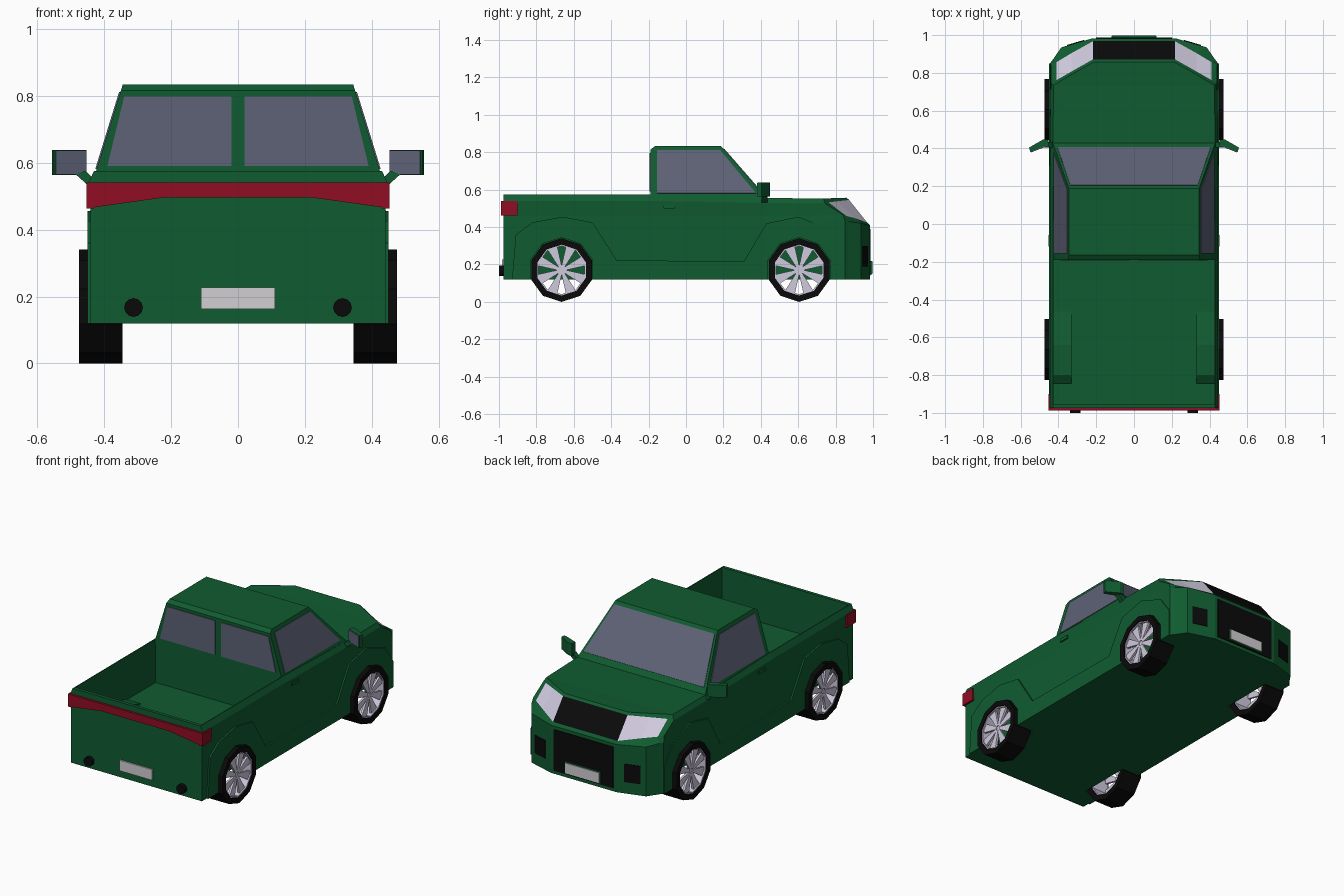
import bpy, bmesh, math
from mathutils import Vector

if "Cube" in bpy.data.objects:
    bpy.data.objects.remove(bpy.data.objects["Cube"])


def material(name, rgb):
    m = bpy.data.materials.new(name)
    m.diffuse_color = (*rgb, 1)
    m.use_nodes = True
    m.node_tree.nodes["Principled BSDF"].inputs["Base Color"].default_value = m.diffuse_color
    return m


GREEN = material("green paint", (0.005, 0.105, 0.03))
BLACK = material("black rubber", (0.003, 0.003, 0.003))
GLASS = material("window glass", (0.11, 0.122, 0.18))
SILVER = material("silver", (0.63, 0.59, 0.73))
RED = material("red lamp", (0.28, 0.004, 0.017))
WHITE = material("plate white", (0.64, 0.62, 0.64))


def make(name, verts, faces, *mats):
    me = bpy.data.meshes.new(name)
    me.from_pydata([tuple(v) for v in verts], [], faces)
    bm = bmesh.new()
    bm.from_mesh(me)
    bmesh.ops.recalc_face_normals(bm, faces=bm.faces)
    bm.to_mesh(me)
    bm.free()
    for m in mats:
        me.materials.append(m)
    ob = bpy.data.objects.new(name, me)
    bpy.context.collection.objects.link(ob)
    return ob


def skin(n):
    """Faces of a closed prism with n sides: lower ring first, upper ring second."""
    return [list(range(n)), list(range(n, 2 * n))] + \
           [[i, (i + 1) % n, n + (i + 1) % n, n + i] for i in range(n)]


def prism(name, pts, axis, lo, hi, mat):
    verts = []
    for val in (lo, hi):
        for p in pts:
            v = list(p)
            v.insert(axis, val)
            verts.append(v)
    return make(name, verts, skin(len(pts)), mat)


def box(name, x, y, z, mat):
    return prism(name, [(x[0], y[0]), (x[1], y[0]), (x[1], y[1]), (x[0], y[1])], 2, *z, mat)


def plate(name, pts, mat, t=0.004):
    """Thin panel lying on a surface."""
    p = [Vector(v) for v in pts]
    n = (p[1] - p[0]).cross(p[2] - p[0]).normalized() * t
    return make(name, [v - n for v in p] + [v + n for v in p], skin(len(p)), mat)


def circle(y, z, r, n=10):
    return [(y + r * math.sin(2 * math.pi * i / n), z + r * math.cos(2 * math.pi * i / n))
            for i in range(n)]


def cut(ob, cutters):
    for c in cutters:
        m = ob.modifiers.new("cut", 'BOOLEAN')
        m.object, m.solver = c, 'EXACT'
    dg = bpy.context.evaluated_depsgraph_get()
    me = bpy.data.meshes.new_from_object(ob.evaluated_get(dg))
    ob.modifiers.clear()
    ob.data = me


AXLES, WZ = (-0.665, 0.605), 0.17

# Lower body: half outlines from tail to nose, stacked in levels and mirrored
levels = [
    [(.44, -.975, .12), (.44, -.19, .12), (.44, .43, .12), (.445, .85, .12), (.43, .87, .12), (.385, .935, .12), (.22, .983, .12)],
    [(.44, -.975, .41), (.44, -.19, .41), (.44, .43, .41), (.445, .85, .43), (.43, .87, .43), (.385, .935, .42), (.22, .983, .41)],
    [(.44, -.975, .46), (.44, -.19, .46), (.44, .43, .46), (.44, .84, .465), (.41, .857, .46), (.33, .905, .447), (.217, .968, .425)],
    [(.446, -.975, .54), (.446, -.19, .54), (.446, .43, .53), (.44, .745, .525), (.41, .762, .532), (.33, .808, .538), (.217, .872, .545)],
    [(.43, -.975, .575), (.43, -.19, .575), (.43, .43, .556), (.425, .735, .552), (.40, .75, .553), (.325, .795, .555), (.212, .858, .557)],
]
verts, faces = [], []
for lv in levels:
    verts += lv + [(-x, y, z) for x, y, z in reversed(lv)]
n = 2 * len(levels[0])
slots = []
for k in range(len(levels) - 1):
    for i in range(n):
        j = (i + 1) % n
        faces.append([k * n + i, k * n + j, k * n + n + j, k * n + n + i])
        slots.append(0 if k != 2 else 1 if i == 6 else 2 if i in (4, 5, 7, 8) else 0)
for base in (0, (len(levels) - 1) * n):
    for i in range(n // 2 - 1):
        faces.append([base + i, base + i + 1, base + n - 2 - i, base + n - 1 - i])
        slots.append(0)
body = make("body", verts, faces, GREEN, BLACK, SILVER)
for f, s in zip(body.data.polygons, slots):
    f.material_index = s

# Flared side panels over arches and sill
flare = [(-.93, .12), (-.91, .36), (-.82, .425), (-.66, .455), (-.5, .425), (-.37, .222),
         (.31, .217), (.43, .42), (.6, .455), (.77, .39), (.85, .28), (.85, .12)]
panels = [prism("side_panel", flare, 0, s * .43, s * .45, GREEN) for s in (1, -1)]

# Cut the bed and wheel wells
bed = box("bed_cutter", (-.425, .425), (-.955, -.185), (.31, .8), GREEN)
wells = [prism("well_cutter", circle(y, WZ, .174), 0, s * .335, s * .6, GREEN)
         for y in AXLES for s in (1, -1)]
cut(body, [bed] + wells)
for i, p in enumerate(panels):
    cut(p, wells[i::2])
for c in [bed] + wells:
    bpy.data.objects.remove(c)


# Cab
def cx(z):
    return .43 - (z - .555) * .309


def wy(z):
    return .43 - (z - .555) * .873


half = [(-.19, .54), (-.19, .815), (-.165, .833), (wy(.833), .833), (wy(.54), .54)]
make("cab", [(s * cx(z), y, z) for s in (-1, 1) for y, z in half], skin(5), GREEN)
plate("windshield", [(-.405, wy(.585), .585), (.405, wy(.585), .585),
                     (.337, wy(.815), .815), (-.337, wy(.815), .815)], GLASS)

for s in (1, -1):
    # Side and rear windows
    plate("side_window", [(s * cx(z), y, z) for y, z in
                          ((-.155, .58), (.375, .58), (.183, .81), (-.155, .81))], GLASS)
    plate("rear_window", [(s * x, -.19, z) for x, z in
                          ((.02, .59), (.39, .59), (.34, .797), (.02, .797))], GLASS)
    # Door handle
    box("door_handle", (s * .43, s * .452), (-.12, -.058), (.5, .52), GREEN)
    # Mirror with arm and glass
    prism("mirror", [(s * x, y) for x, y in
                     ((.452, .42), (.455, .448), (.48, .448), (.555, .405), (.55, .382))],
          2, .563, .638, GREEN)
    plate("mirror_glass", [(s * .453, .418, .565), (s * .545, .382, .565),
                           (s * .545, .382, .636), (s * .453, .418, .636)], GLASS, .003)
    prism("mirror_arm", [(s * x, z) for x, z in
                         ((.43, .55), (.44, .525), (.485, .565), (.455, .575))],
          1, .405, .435, GREEN)
    # Wheel housing inside the bed
    prism("bed_wheel_housing", [(-.845, .30), (-.845, .32), (-.80, .352), (-.64, .356),
                                (-.464, .315), (-.464, .30)], 0, s * .33, s * .428, GREEN)
    # Tail lamp side, exhaust, fog lamp
    box("tail_lamp_side", (s * .43, s * .453), (-.988, -.90), (.463, .54), RED)
    prism("exhaust", circle(s * .312, .167, .028, 12), 1, -1, -.96, BLACK)
    plate("fog_lamp", [(s * x, .983 - (x - .22) * .291, z) for x, z in
                       ((.265, .19), (.355, .19), (.355, .30), (.265, .30))], BLACK)

# Tail lamp band and number plates
prism("tail_lamp_band", [(-.453, .54), (.453, .54), (.453, .463), (.225, .495),
                         (-.225, .495), (-.453, .463)], 1, -.988, -.97, RED)
box("rear_plate", (-.11, .11), (-.984, -.974), (.163, .227), WHITE)
box("lower_grille", (-.2, .2), (.978, .987), (.14, .39), BLACK)
box("front_plate_holder", (-.12, .12), (.975, .995), (.147, .22), GREEN)
box("front_plate", (-.115, .115), (.994, 1.0), (.152, .215), WHITE)


# Wheels: ten-sided tyre, rim band, tapered spokes
def ring(name, y, ro, ri, x0, x1, mat):
    v, f = [], []
    for r, x in ((ro, x0), (ro, x1), (ri, x1), (ri, x0)):
        v += [(x, *p) for p in circle(y, WZ, r)]
    for k in range(4):
        for i in range(10):
            a, b, j = k * 10, (k + 1) % 4 * 10, (i + 1) % 10
            f.append([a + i, a + j, b + j, b + i])
    return make(name, v, f, mat)


for y in AXLES:
    for s in (1, -1):
        ring("tire", y, .17, .136, s * .345, s * .475, BLACK)
        ring("rim", y, .138, .129, s * .355, s * .468, SILVER)
        prism("hub", circle(y, WZ, .026), 0, s * .44, s * .455, SILVER)
        for i in range(8):
            a = 2 * math.pi * (i + .5) / 8
            d, t = (math.cos(a), math.sin(a)), (-math.sin(a), math.cos(a))
            prism("spoke", [(y + d[0] * r + t[0] * w, WZ + d[1] * r + t[1] * w) for r, w in
                            ((.015, -.008), (.132, -.028), (.132, .028), (.015, .008))],
                  0, s * .447, s * .46, SILVER)
